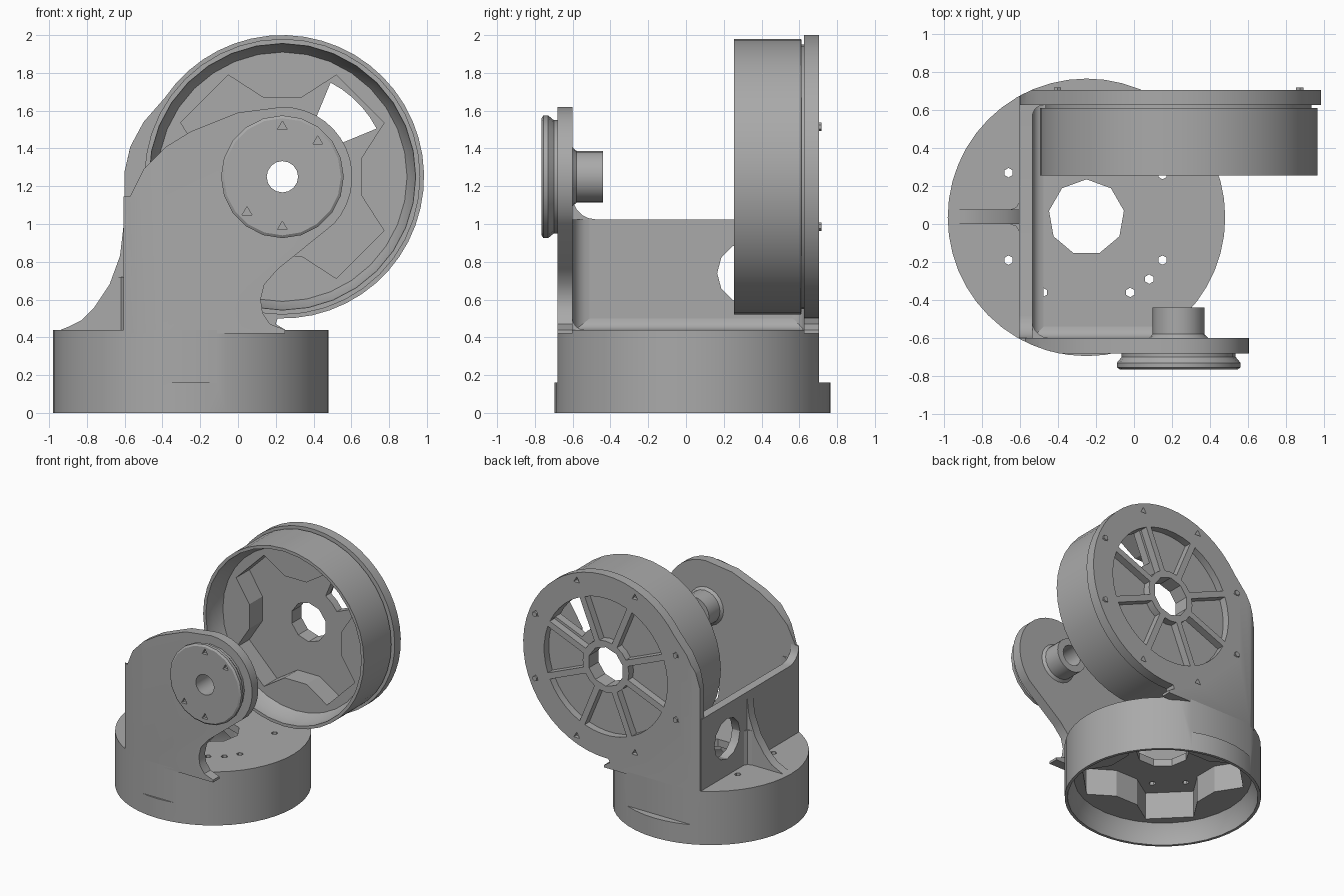
import bpy, bmesh
from math import sin, cos, tan, pi, radians, asin
from mathutils import Vector

if "Cube" in bpy.data.objects:
    bpy.data.objects.remove(bpy.data.objects["Cube"])

grey = bpy.data.materials.new("plain grey")
grey.use_nodes = True
grey.diffuse_color = (0.4, 0.4, 0.4, 1)
grey.node_tree.nodes["Principled BSDF"].inputs["Base Color"].default_value = (0.4, 0.4, 0.4, 1)

BASE = (-0.25, 0.035)     # turntable axis, x and y
HUB = (0.235, 1.25)       # tilt axis, x and z
R = 0.73


def place(axis, u, v, w):
    """Point with profile coordinates u, v and height w along the axis."""
    return {"x": (w, u, v), "y": (u, w, v), "z": (u, v, w)}[axis]


def finish(bm, name):
    bmesh.ops.recalc_face_normals(bm, faces=bm.faces)
    mesh = bpy.data.meshes.new(name)
    bm.to_mesh(mesh)
    bm.free()
    mesh.materials.append(grey)
    obj = bpy.data.objects.new(name, mesh)
    bpy.context.collection.objects.link(obj)
    return obj


def loft(name, axis, rings):
    """Solid through rings of equal count; each ring is (points, height)."""
    bm = bmesh.new()
    loops = [[bm.verts.new(place(axis, u, v, w)) for u, v in pts] for pts, w in rings]
    for a, b in zip(loops, loops[1:]):
        for i in range(len(a)):
            j = (i + 1) % len(a)
            bm.faces.new((a[i], a[j], b[j], b[i]))
    bm.faces.new(loops[0])
    bm.faces.new(loops[-1])
    return finish(bm, name)


def prism(name, axis, pts, lo, hi):
    return loft(name, axis, [(pts, lo), (pts, hi)])


def arc(c, r, a0, a1, n):
    """n + 1 points on an arc, angles in degrees."""
    step = radians(a1 - a0) / n
    return [(c[0] + r * cos(radians(a0) + i * step),
             c[1] + r * sin(radians(a0) + i * step)) for i in range(n + 1)]


def turned(name, axis, c, profile, n=32):
    """Turned solid; profile lists (height, radius)."""
    return loft(name, axis, [(arc(c, r, 90, 450, n)[:-1], w) for w, r in profile])


def box(name, x, y, z):
    return prism(name, "z", [(x[0], y[0]), (x[1], y[0]), (x[1], y[1]), (x[0], y[1])], *z)


def boolean(obj, cutters, op="DIFFERENCE", keep=False):
    bpy.context.view_layer.objects.active = obj
    for cutter in cutters:
        mod = obj.modifiers.new("cut", "BOOLEAN")
        mod.operation, mod.solver, mod.object = op, "EXACT", cutter
        bpy.ops.object.modifier_apply(modifier=mod.name)
        if not keep:
            bpy.data.objects.remove(cutter)


def polar(c, r, deg):
    return (c[0] + r * cos(radians(deg)), c[1] + r * sin(radians(deg)))


def lobed(c):
    """Four-lobed pocket outline with four blocks reaching inward."""
    return [polar(c, r, 90 * k + a) for k in range(4)
            for a, r in ((-13.4, 0.43), (13.4, 0.43), (28, 0.61), (62, 0.61))]


def sector(c, mid, r0, r1, half=0.025):
    """Pocket between two spokes of equal thickness."""
    a0, a1 = [22.5 - asin(half / r) * 180 / pi for r in (r0, r1)]
    return arc(c, r1, mid - a1, mid + a1, 5) + arc(c, r0, mid + a0, mid - a0, 2)


def envelope(z_top):
    """Base outline that flares toward the overhanging +x side."""
    bm = bmesh.new()
    ring = arc(BASE, R, 0, 360, 64)[:-1]
    pts = [(x, y, z) for x, y in ring for z in (0, 0.44, 2.1)]
    pts += [(1.1, BASE[1] + s * R, z) for s in (-1, 1) for z in (z_top, 2.1)]
    res = bmesh.ops.convex_hull(bm, input=[bm.verts.new(p) for p in pts])
    bmesh.ops.delete(bm, geom=[v for v in bm.verts if not v.link_faces], context="VERTS")
    return finish(bm, "envelope")


# Hollow base with flats, underside pocket and through holes
base = turned("base", "z", BASE, [(0, R), (0.44, R)], 48)
boolean(base, [
    box("flat", (-2, 2), (-1, -0.68), (0.16, 1)),
    box("flat", (-2, 2), (0.705, 1), (0.16, 1)),
    turned("bore", "z", BASE, [(-0.01, 0.71), (0.08, 0.70), (0.16, 0.66)]),
    prism("pocket", "z", lobed(BASE), 0.12, 0.38),
    turned("bore", "z", BASE, [(0.3, 0.2), (0.5, 0.2)], 9)])
for p in ((-0.66, 0.27), (-0.66, -0.19), (-0.48, -0.36), (-0.02, -0.36),
          (0.08, -0.29), (0.15, -0.19), (0.15, 0.26)):
    boolean(base, [turned("screw_hole", "z", p, [(0.1, 0.025), (0.5, 0.025)], 6)])

# Front arm plate
front_outline = (arc(HUB, 0.37, -42, 90, 14)
                 + [(0, 1.59), (-0.25, 1.49), (-0.38, 1.41), (-0.5, 1.29), (-0.57, 1.15),
                    (-0.6, 1.0), (-0.6, 0.42), (0.25, 0.42), (0.25, 0.44), (0.17, 0.47),
                    (0.13, 0.53), (0.12, 0.6), (0.14, 0.68), (0.21, 0.76)])
front_arm = prism("front_arm", "y", front_outline, -0.68, -0.6)
boolean(front_arm, [envelope(0.85),
                    ], "INTERSECT")
boolean(front_arm, [turned("bore", "y", HUB, [(-0.8, 0.083), (-0.4, 0.083)], 16)])

# Front pivot disc and inner boss
disc = turned("pivot_disc", "y", HUB, [(-0.765, 0.31), (-0.755, 0.325), (-0.73, 0.325),
                                       (-0.70, 0.30), (-0.675, 0.30)], 20)
boss = turned("pivot_boss", "y", HUB, [(-0.61, 0.165), (-0.58, 0.137), (-0.44, 0.137)], 20)
for part in (disc, boss):
    boolean(part, [turned("bore", "y", HUB, [(-0.8, 0.083), (-0.4, 0.083)], 16)])
boolean(disc, [turned("pit", "y", polar(HUB, 0.265, a), [(-0.8, 0.03), (-0.74, 0.03)], 3)
               for a in (45, 90, 225, 270)])

# Rear arm plate with spoked recesses
rear_outline = (arc(HUB, 0.75, -85, 146, 32)
                + [(-0.5, 1.54), (-0.57, 1.41), (-0.6, 1.28), (-0.6, 0.42), (0.25, 0.42),
                   (0.25, 0.44), (0.2, 0.47), (0.21, 0.5)])
rear_arm = prism("rear_arm", "y", rear_outline, 0.625, 0.705)
boolean(rear_arm, [envelope(0.46)], "INTERSECT")
boolean(rear_arm, [prism("recess", "y", sector(HUB, 45 * k, 0.21, 0.56), 0.645, 0.8)
                   for k in range(8)])
boolean(rear_arm, [turned("pit", "y", polar(HUB, 0.69, 22.5 + 45 * k),
                          [(0.67, 0.03), (0.8, 0.03)], 3) for k in range(8)])

# Open drum on the rear arm
drum = turned("drum", "y", HUB, [(0.255, R), (0.61, R), (0.611, 0.70), (0.63, 0.70)], 40)
boolean(drum, [turned("bore", "y", HUB, [(0.2, 0.71), (0.33, 0.70), (0.41, 0.66)]),
               prism("pocket", "y", lobed(HUB), 0.38, 0.58)])

# Axle hole and the one open window pass through drum and plate
for part in (drum, rear_arm):
    boolean(part, [turned("bore", "y", HUB, [(0.5, 0.16), (0.8, 0.16)], 10),
                   prism("window", "y", sector(HUB, 45, 0.3, 0.56, 0.045), 0.5, 0.8)])

# Small studs on the rear face
for k, a in enumerate((22.5, 157.5, 202.5, 337.5)):
    turned("rear_stud_%d" % (k + 1), "y", polar(HUB, 0.69, a), [(0.66, 0.022), (0.718, 0.022)], 6)

# Side wall joining the arms, with its round opening
wall_outline = ([(-0.64, 0.42), (0.67, 0.42), (0.67, 1.025)]
                + arc((-0.48, 1.145), 0.12, 270, 180, 5) + [(-0.64, 1.145)])
wall = prism("side_wall", "x", wall_outline, -0.605, -0.535)
boolean(wall, [turned("opening", "x", (0.33, 0.74), [(-0.8, 0.165), (-0.4, 0.165)], 12)])
boolean(wall, [envelope(0.85)], "INTERSECT")

# Rounded inside corners between wall, arms and floor
prism("front_corner_fillet", "z", [(-0.54, -0.605)] + arc((-0.445, -0.51), 0.09, 270, 180, 5),
      0.43, 1.025)
prism("rear_corner_fillet", "z", [(-0.54, 0.63)] + arc((-0.475, 0.565), 0.06, 180, 90, 5),
      0.43, 1.025)
prism("floor_fillet", "y", [(-0.54, 0.435)] + arc((-0.475, 0.5), 0.06, 180, 270, 4), -0.6, 0.62)
prism("front_floor_fillet", "x", [(-0.605, 0.435)] + arc((-0.54, 0.5), 0.06, 180, 270, 4),
      -0.54, 0.1)

# Curved gusset outside the wall
gusset_outline = [(-0.59, 1.02), (-0.605, 1.0), (-0.625, 0.83), (-0.68, 0.68), (-0.76, 0.56),
                  (-0.83, 0.49), (-0.9, 0.455), (-0.95, 0.435), (-0.59, 0.435)]
prism("gusset", "y", gusset_outline, 0.0, 0.075)
for s, n in ((1, "left"), (-1, "right")):
    y = 0.0375 + s * 0.035
    prism("gusset_flare_" + n, "z", [(-0.6, y), (-0.66, y), (-0.62, y + s * 0.015),
                                     (-0.6, y + s * 0.05)], 0.435, 0.72)

# Smooth shading with sharp edges kept
bpy.ops.object.select_all(action="DESELECT")
for obj in bpy.context.collection.objects:
    if obj.type == "MESH":
        obj.select_set(True)
        bpy.context.view_layer.objects.active = obj
bpy.ops.object.shade_smooth_by_angle(angle=radians(30))
